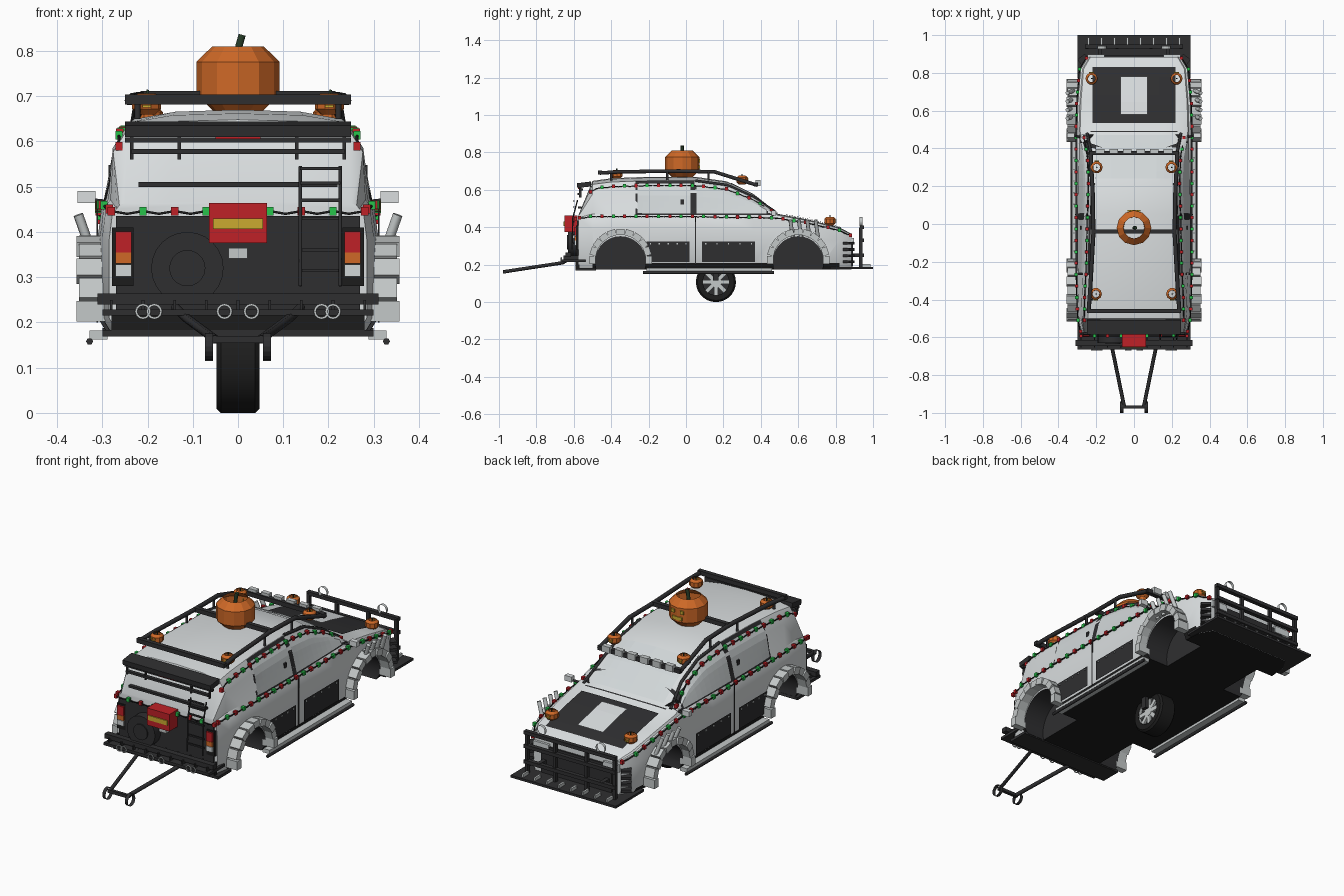
import bpy, bmesh, math
from mathutils import Vector, Matrix

cube = bpy.data.objects.get("Cube")
if cube:
    bpy.data.objects.remove(cube, do_unlink=True)


def material(name, *rgb):
    m = bpy.data.materials.new(name)
    m.use_nodes = True
    m.diffuse_color = (*rgb, 1)
    m.node_tree.nodes["Principled BSDF"].inputs["Base Color"].default_value = (*rgb, 1)
    return m


WHITE = material("body white", .7, .73, .74)
GLASS = material("pale glass", .64, .68, .69)
GREY = material("light grey", .55, .58, .58)
DARK = material("charcoal", .028, .028, .03)
BLACK = material("rubber black", .012, .012, .012)
ORANGE = material("pumpkin orange", .62, .14, .02)
RED = material("red", .52, .015, .02)
GREEN = material("bulb green", .02, .55, .07)
YELLOW = material("yellow", .6, .4, .03)
STEM = material("stem green", .02, .045, .02)


def add(name, bm, *mats):
    bmesh.ops.recalc_face_normals(bm, faces=bm.faces)
    me = bpy.data.meshes.new(name)
    bm.to_mesh(me)
    bm.free()
    for m in mats:
        me.materials.append(m)
    ob = bpy.data.objects.new(name, me)
    bpy.context.collection.objects.link(ob)
    return ob


def smooth(ob, angle=32):
    bpy.ops.object.select_all(action='DESELECT')
    ob.select_set(True)
    bpy.context.view_layer.objects.active = ob
    bpy.ops.object.shade_smooth_by_angle(angle=math.radians(angle))


def box(name, c, size, mat, tilt=0, axis='X'):
    bm = bmesh.new()
    m = Matrix.Translation(c) @ Matrix.Rotation(tilt, 4, axis) @ Matrix.Diagonal((*size, 1))
    bmesh.ops.create_cube(bm, size=1, matrix=m)
    return add(name, bm, mat)


def drum(name, c, r, depth, mat, axis='X', caps=True, segs=20):
    bm = bmesh.new()
    turn = Matrix.Rotation(math.pi / 2, 4, 'Y' if axis == 'X' else 'X')
    bmesh.ops.create_cone(bm, cap_ends=caps, segments=segs, radius1=r, radius2=r, depth=depth,
                          matrix=Matrix.Translation(c) @ turn)
    return add(name, bm, mat)


def tube(name, pts, r, mat):
    cu = bpy.data.curves.new(name, 'CURVE')
    cu.dimensions = '3D'
    cu.bevel_depth, cu.bevel_resolution, cu.use_fill_caps = r, 1, True
    sp = cu.splines.new('POLY')
    sp.points.add(len(pts) - 1)
    for p, co in zip(sp.points, pts):
        p.co = (*co, 1)
    cu.materials.append(mat)
    bpy.context.collection.objects.link(bpy.data.objects.new(name, cu))


def lathe(name, profile, c, mat, segs):
    bm = bmesh.new()
    rings = [[bm.verts.new((c[0] + r * math.cos(2 * math.pi * i / segs),
                            c[1] + r * math.sin(2 * math.pi * i / segs), c[2] + z))
              for i in range(segs)] for r, z in profile]
    for a, b in zip(rings, rings[1:]):
        for i in range(segs):
            bm.faces.new((a[i], a[i - 1], b[i - 1], b[i]))
    return add(name, bm, mat)


# Body stations: y, lower half width, belt height, top height, top half width
STATIONS = [(-.575, .285, .45, .465, .25), (-.5, .3, .46, .648, .243), (-.4, .305, .46, .662, .24),
            (-.2, .31, .46, .67, .23), (.05, .31, .46, .67, .225), (.22, .31, .455, .645, .22),
            (.36, .31, .455, .575, .225), (.49, .31, .45, .472, .25), (.65, .305, .425, .442, .25),
            (.82, .29, .385, .4, .235), (.885, .25, .355, .365, .2)]
FLOOR = .175


def station(y):
    y = min(max(y, STATIONS[0][0]), STATIONS[-1][0])
    for a, b in zip(STATIONS, STATIONS[1:]):
        if y <= b[0]:
            t = (y - a[0]) / (b[0] - a[0])
            return [p + t * (q - p) for p, q in zip(a, b)]


def section(y):
    _, w, belt, top, wt = station(y)
    h = top - belt
    return [(0, FLOOR), (.93 * w, FLOOR), (w, .21), (w, FLOOR + .75 * (belt - FLOOR)), (.97 * w, belt),
            (.94 * w, belt + .06 * h), (min(.92 * w, wt + .037), belt + .62 * h), (wt, belt + .9 * h),
            (.6 * wt, belt + .98 * h), (0, top)]


def side_x(y, z):
    s = section(y)
    for a, b in zip(s[1:], s[2:]):
        if a[1] <= z <= b[1]:
            return a[0] + (z - a[1]) / max(b[1] - a[1], 1e-6) * (b[0] - a[0])
    return s[7][0]


def top_z(y, x):
    s = section(y)
    for a, b in zip(s[5:], s[6:]):
        if b[0] <= abs(x) <= a[0]:
            return a[1] + (a[0] - abs(x)) / max(a[0] - b[0], 1e-6) * (b[1] - a[1])
    return s[5][1]


# Body shell with dark floor and cut wheel wells
bm = bmesh.new()
loops = []
for st in STATIONS:
    half = section(st[0])
    ring = half + [(-x, z) for x, z in half[-2:0:-1]]
    loops.append([bm.verts.new((x, st[0], z)) for x, z in ring])
for a, b in zip(loops, loops[1:]):
    for i in range(len(a)):
        bm.faces.new((a[i], a[i - 1], b[i - 1], b[i]))
bm.faces.new(loops[0])
bm.faces.new(loops[-1])
bmesh.ops.recalc_face_normals(bm, faces=bm.faces)
for f in bm.faces:
    f.material_index = int(f.normal.z < -.5 and f.calc_center_median().z < .25)
body = add("body", bm, WHITE, BLACK, DARK)
AXLES = (-.35, .6)
for y in AXLES:
    for s in (-1, 1):
        cut = drum("wheel_well_cutter", (s * .31, y, .215), .135, .26, WHITE, segs=28)
        cut.data.materials.append(BLACK)
        cut.data.materials.append(DARK)
        for p in cut.data.polygons:
            p.material_index = 2
        cut.hide_render = True
        mod = body.modifiers.new("well", 'BOOLEAN')
        mod.operation, mod.solver, mod.object = 'DIFFERENCE', 'EXACT', cut
dg = bpy.context.evaluated_depsgraph_get()
body.data = bpy.data.meshes.new_from_object(body.evaluated_get(dg))
body.modifiers.clear()
for ob in [o for o in bpy.data.objects if o.name.startswith("wheel_well_cutter")]:
    bpy.data.objects.remove(ob, do_unlink=True)
smooth(body)


def sheet(name, fn, nu, nv, mat):
    bm = bmesh.new()
    g = [[bm.verts.new(fn(u / nu, v / nv)) for v in range(nv + 1)] for u in range(nu + 1)]
    for i in range(nu):
        for j in range(nv):
            bm.faces.new((g[i][j], g[i + 1][j], g[i + 1][j + 1], g[i][j + 1]))
    add(name, bm, mat)


def side_panel(name, s, y0, y1, lo, hi, off, mat):
    def fn(u, v):
        y = y0 + u * (y1 - y0)
        z = lo + v * (max(hi(y), lo + .004) - lo)
        return (s * (side_x(y, z) + off), y, z)
    sheet(name, fn, 10, 5, mat)


def top_panel(name, x0, x1, y0, y1, off, mat):
    def fn(u, v):
        x, y = x0 + u * (x1 - x0), y0 + v * (y1 - y0)
        return (x, y, top_z(y, x) + off)
    sheet(name, fn, 10, 6, mat)


def window_top(y):
    s = station(y)
    return s[2] + .84 * (s[3] - s[2])


for s in (-1, 1):
    # Side windows, windscreen pillars and bolted armour panels
    side_panel("window_frame", s, -.27, .045, .465, lambda y: window_top(y) + .012, .002, DARK)
    side_panel("rear_side_window", s, -.26, .025, .473, lambda y: window_top(y) - .002, .005, GLASS)
    side_panel("front_window_frame", s, .045, .475, .465, lambda y: window_top(y) + .014, .002, DARK)
    side_panel("front_side_window", s, .055, .43, .473, lambda y: window_top(y) - .01, .005, GLASS)
    tube("pillar_trim", [(s * section(y)[7][0], y, section(y)[7][1]) for y in (.05, .22, .36, .48)], .008, DARK)
    for y0, y1 in ((-.21, .02), (.085, .37)):
        side_panel("armour_panel", s, y0, y1, .215, lambda y: .325, .006, DARK)
        for k in range(5):
            y = y0 + .02 + k * (y1 - y0 - .04) / 4
            box("panel_bolt", (s * .318, y, .312), (.006, .007, .007), GREY)
    box("door_handle", (s * side_x(-.02, .535), -.02, .535), (.02, .018, .025), DARK)
    box("door_seam", (s * .311, .05, .33), (.004, .005, .26), DARK)
    # Side step
    box("side_step", (s * .308, .125, .172), (.04, .67, .02), GREY)
    tube("step_rail", [(s * .328, -.23, .158), (s * .328, .47, .158)], .008, DARK)
    # Segmented wheel arch flares
    for y in AXLES:
        for k in range(11):
            a = math.pi * k / 10
            box("arch_flare", (s * .325, y + .15 * math.cos(a), .225 + .15 * math.sin(a)),
                (.065 - .012 * (k % 2), .045, .034), GREY, a - math.pi / 2)
    # Exhaust stacks, mirror, headlights, front vents
    for k in range(4):
        y = .57 + .045 * k
        tube("exhaust_stack", [(s * .322, y, .35), (s * .353, y - .012, .438)], .011, GREY)
    box("mirror", (s * .335, .47, .477), (.04, .025, .027), WHITE)
    tube("mirror_arm", [(s * .28, .46, .465), (s * .33, .47, .47)], .006, DARK)
    box("headlight", (s * .2, .887, .325), (.09, .02, .035), GLASS)
    for k in range(4):
        box("front_vent", (s * .262, .862, .215 + k * .033), (.05, .06, .014), DARK, -s * .65, 'Z')
    # Tail lights
    box("tail_light_surround", (s * .255, -.581, .345), (.048, .014, .13), BLACK)
    for mat, z, h in ((RED, .378, .046), (ORANGE, .342, .024), (GLASS, .315, .026)):
        box("tail_light", (s * .253, -.587, z), (.036, .02, h), mat)
    # Roof rack rails
    rail = [(.24, -.46, .69), (.232, -.35, .697), (.215, -.05, .7), (.218, .15, .697), (.23, .38, .625)]
    tube("roof_rail", [(s * x, y, z) for x, y, z in rail], .011, DARK)
    for y in (-.4, -.1, .12):
        tube("rack_foot", [(s * .222, y, .65), (s * .222, y, .695)], .007, DARK)

# Windscreen, cowl and bonnet
top_panel("windscreen", -.2, .2, .24, .47, .004, GLASS)
top_panel("cowl", -.23, .23, .487, .493, .004, DARK)
top_panel("bonnet_panel", -.22, .22, .535, .83, .005, DARK)
top_panel("bonnet_scoop", -.072, .072, .58, .78, .014, WHITE)
box("grille", (0, .888, .26), (.4, .012, .14), DARK)

# Rack cross bars and lamp row
for y, z, w in ((-.46, .693, .5), (-.04, .7, .43), (.375, .628, .47)):
    box("rack_crossbar", (0, y, z), (w, .022, .022), DARK)
for k in range(6):
    box("roof_lamp", (-.18 + .072 * k, .385, .637), (.045, .025, .032), GREY)

# Tailgate, spoiler and rear fittings
box("tailgate_panel", (0, -.578, .315), (.54, .012, .24), DARK)
box("tailgate_handle", (0, -.6, .353), (.042, .03, .024), GREY)
box("spoiler", (0, -.545, .627), (.5, .075, .026), DARK, .12)
for z, w, y in ((.603, .5, -.56), (.578, .47, -.57), (.505, .44, -.568)):
    box("rear_bar", (0, y, z), (w, .018, .011), DARK)
for x in (-.235, -.13, .13, .235):
    box("spoiler_strut", (x, -.565, .59), (.007, .012, .06), DARK)
box("brake_light", (0, -.572, .609), (.1, .01, .007), RED)
for x in (.138, .226):
    tube("ladder_rail", [(x, -.61, .28), (x, -.605, .45), (x, -.58, .545)], .004, DARK)
for z in (.315, .36, .43, .47, .508, .54):
    box("ladder_rung", (.182, -.6, z), (.09, .008, .007), DARK)
smooth(drum("spare_tyre", (-.112, -.605, .32), .08, .05, DARK, 'Y', segs=24))
drum("spare_hub", (-.112, -.632, .32), .04, .008, DARK, 'Y')
box("fuel_can", (0, -.615, .42), (.128, .07, .088), RED)
box("fuel_can_label", (0, -.652, .418), (.11, .006, .024), YELLOW)

# Rear bumper shelf and tow frame
box("rear_bumper", (0, -.63, .252), (.62, .03, .024), DARK)
box("rear_shelf", (0, -.6, .222), (.6, .13, .014), DARK)
box("rear_valance", (0, -.58, .2), (.56, .02, .05), BLACK)
box("rear_lip", (0, -.535, .176), (.6, .11, .014), DARK)
for k in range(9):
    box("shelf_rib", (-.28 + .07 * k, -.615, .235), (.006, .08, .03), DARK)
for x in (-.21, -.185, -.03, .03, .185, .21):
    tube("bumper_lamp_ring", [(x + .015 * math.cos(a * math.pi / 6), -.667, .224 + .015 * math.sin(a * math.pi / 6))
                              for a in range(13)], .003, GREY)
for s in (-1, 1):
    tube("tow_arm", [(s * .14, -.62, .235), (s * .115, -.66, .21), (s * .05, -.975, .162)], .01, DARK)
    drum("tow_ring", (s * .064, -.97, .147), .03, .018, DARK, 'X', False, 16)
box("tow_crossbar", (0, -.97, .162), (.12, .016, .016), DARK)

# Front skid plate with teeth and bull bar
box("skid_plate", (0, .885, .182), (.6, .23, .012), DARK)
for k in range(8):
    box("skid_tooth", (-.24 + .0686 * k, .965, .196), (.01, .045, .016), GREY)
for z in (.25, .33, .4):
    box("bull_bar", (0, .94, z), (.52, .022, .018), DARK)
for x in (-.25, -.09, .09, .25):
    box("bull_bar_post", (x, .935, .29), (.016, .018, .22), DARK)
for s in (-1, 1):
    box("bull_bar_arm", (s * .18, .91, .25), (.02, .07, .02), DARK)
    drum("bull_bar_lamp", (s * .17, .935, .43), .025, .016, GREY, 'Y', False, 14)

# Single centre wheel with spokes
WY, WZ, WR = .16, .107, .107
tyre = lathe("centre_tyre", [(.07, -.046), (.098, -.047), (WR, -.038), (WR, .038), (.098, .047), (.07, .046),
                             (.07, -.046)], (0, 0, 0), BLACK, 28)
smooth(tyre)
tyre.matrix_world = Matrix.Translation((0, WY, WZ)) @ Matrix.Rotation(math.pi / 2, 4, 'Y')
drum("wheel_disc", (0, WY, WZ), .071, .06, DARK)
for s in (-1, 1):
    drum("wheel_hub", (s * .035, WY, WZ), .025, .016, GREY)
    drum("wheel_rim", (s * .036, WY, WZ), .069, .02, GREY, 'X', False, 28)
    for k in range(8):
        a = k * math.pi / 4
        box("wheel_spoke", (s * .035, WY + .045 * math.cos(a), WZ + .045 * math.sin(a)),
            (.012, .05, .022), GREY, a)
    box("wheel_bracket", (s * .064, WY, .147), (.018, .03, .065), DARK)


# Pumpkins, open at the crown, with a carved face plate
def pumpkin(name, x, y, z, r, h, segs, face):
    lathe(name, [(.6 * r, 0), (r, .25 * h), (r, .76 * h), (.62 * r, h)], (x, y, z), ORANGE, segs)
    tube(name + "_stem", [(x, y, z + .8 * h), (x + .02 * r, y, z + h), (x + .1 * r, y, z + 1.18 * h)],
         .1 * r, STEM)
    for dx, dz, w in ((-.28, .62, .2), (.28, .62, .2), (0, .38, .6)):
        box(name + "_face", (x + dx * r, y + face * r * .98, z + dz * h), (w * r, .008, .12 * h), YELLOW)


pumpkin("large_pumpkin", 0, -.02, .668, .092, .142, 12, 1)
for s in (-1, 1):
    for y, z, x in ((-.37, .66, .202), (.3, .63, .198), (.77, .41, .225)):
        pumpkin("small_pumpkin", s * x, y, z, .032, .046, 10, -1 if y < 0 else 1)


# Strings of party bulbs along the belt, the roof edge and the tailgate
def light_string(pts):
    tube("light_wire", pts, .003, BLACK)
    for k, p in enumerate(pts[::2]):
        box("party_bulb", p, (.016, .016, .019), (RED, GREEN)[k % 2])


for s in (-1, 1):
    belt, roof = [], []
    for k in range(49):
        y = -.57 + 1.45 * k / 48
        c = [Vector(p) for p in section(y)]
        belt.append((s * (c[4].x + .007), y, c[4].y - .004 * (k % 2)))
        if -.52 <= y <= .48:
            p = c[6].lerp(c[7], .6)
            roof.append((s * (p.x + .007), y, p.y - .004 * (k % 2)))
    light_string(belt)
    light_string(roof)
light_string([(-.28 + .035 * k, -.592, .446 - .006 * (k % 2)) for k in range(17)])
